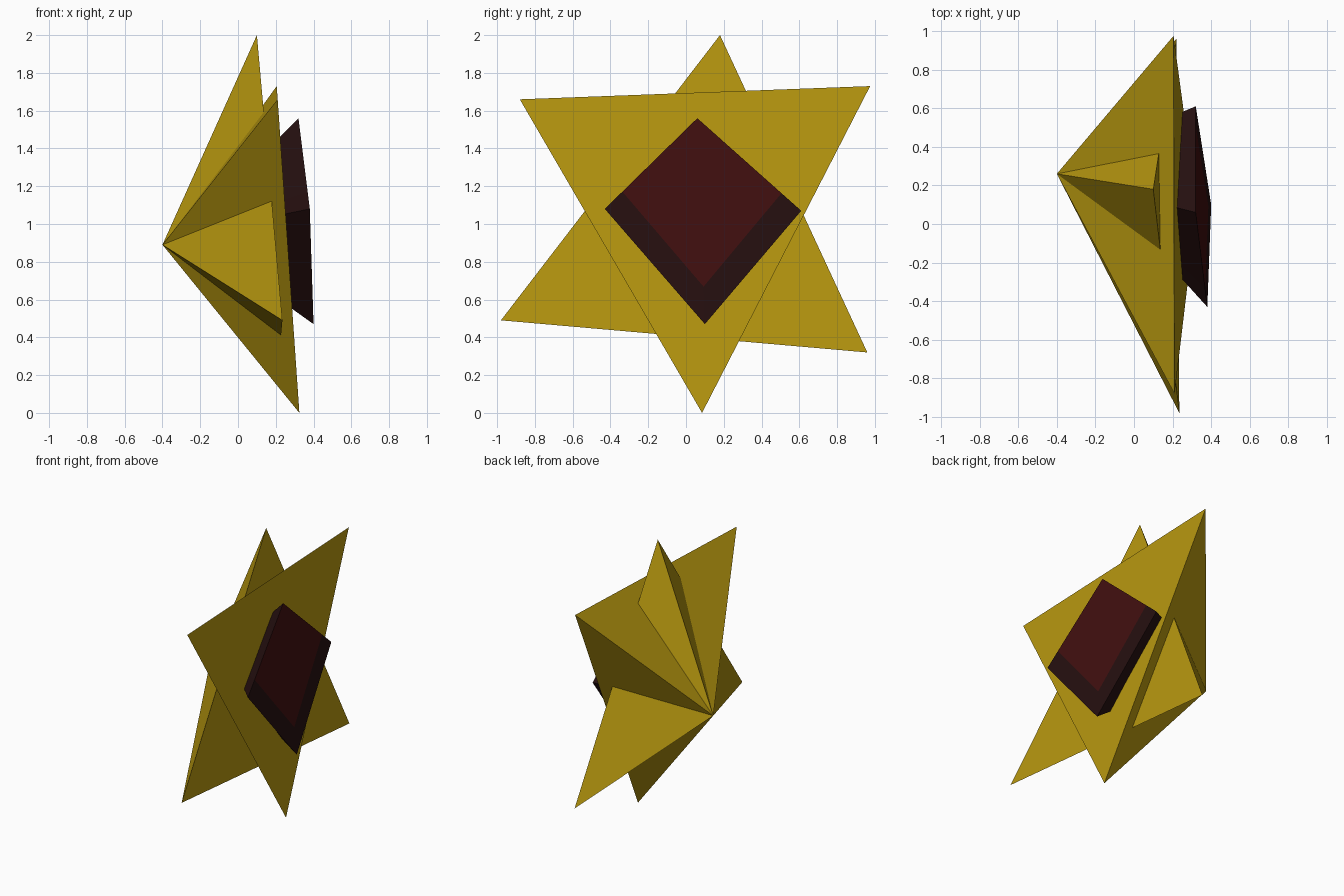
import bpy
import bmesh
from mathutils import Vector

old = bpy.data.objects.get("Cube")
if old:
    bpy.data.objects.remove(old, do_unlink=True)


def material(name, rgb):
    mat = bpy.data.materials.new(name)
    mat.use_nodes = True
    color = (*rgb, 1.0)
    mat.diffuse_color = color
    mat.node_tree.nodes["Principled BSDF"].inputs["Base Color"].default_value = color
    return mat


def finish(name, bm, mats):
    bmesh.ops.recalc_face_normals(bm, faces=bm.faces)
    mesh = bpy.data.meshes.new(name)
    bm.to_mesh(mesh)
    bm.free()
    for mat in mats:
        mesh.materials.append(mat)
    obj = bpy.data.objects.new(name, mesh)
    bpy.context.collection.objects.link(obj)
    return obj


gold = material("gold", (0.48, 0.315, 0.005))
dark = material("dark maroon", (0.019, 0.005, 0.005))
red = material("deep red", (0.053, 0.0047, 0.0047))

# Two three-sided pyramids that share one apex and cross to form a star
apex = (-0.40, 0.26, 0.89)


def pyramid(name, base):
    bm = bmesh.new()
    tip = bm.verts.new(apex)
    ring = [bm.verts.new(p) for p in base]
    bm.faces.new(ring)
    for i in range(3):
        bm.faces.new((ring[i], ring[i - 1], tip))
    finish(name, bm, [gold])


pyramid("star_pyramid_front", [(0.21, -0.88, 1.66), (0.205, 0.975, 1.73), (0.325, 0.085, 0.0)])
pyramid("star_pyramid_rear", [(0.10, 0.18, 2.0), (0.235, -0.98, 0.49), (0.22, 0.96, 0.32)])

# Tapered gem block: outer diamond, and a smaller diamond sunk in the star
top, left, bottom, right = map(Vector, [
    (0.32, 0.06, 1.56), (0.38, -0.43, 1.08), (0.40, 0.10, 0.47), (0.32, 0.61, 1.07)])
b_top, b_left, b_bottom, b_right = map(Vector, [
    (0.20, 0.09, 1.44), (0.235, -0.27, 1.05), (0.26, 0.10, 0.57), (0.225, 0.57, 1.06)])


def outline(t, l, b, r):
    return [t, t.lerp(l, 0.81), l, b, r, t.lerp(r, 0.81)]


bm = bmesh.new()
front = [bm.verts.new(p) for p in outline(top, left, bottom, right)]
back = [bm.verts.new(p) for p in outline(b_top, b_left, b_bottom, b_right)]
inner = bm.verts.new(bottom.lerp(top, 0.182))
window = bm.faces.new((front[0], front[1], inner, front[5]))
window.material_index = 1
bm.faces.new((front[1], front[2], front[3], inner))
bm.faces.new((inner, front[3], front[4], front[5]))
bm.faces.new(back)
for i in range(6):
    bm.faces.new((front[i], front[i - 1], back[i - 1], back[i]))
finish("gem_block", bm, [dark, red])
